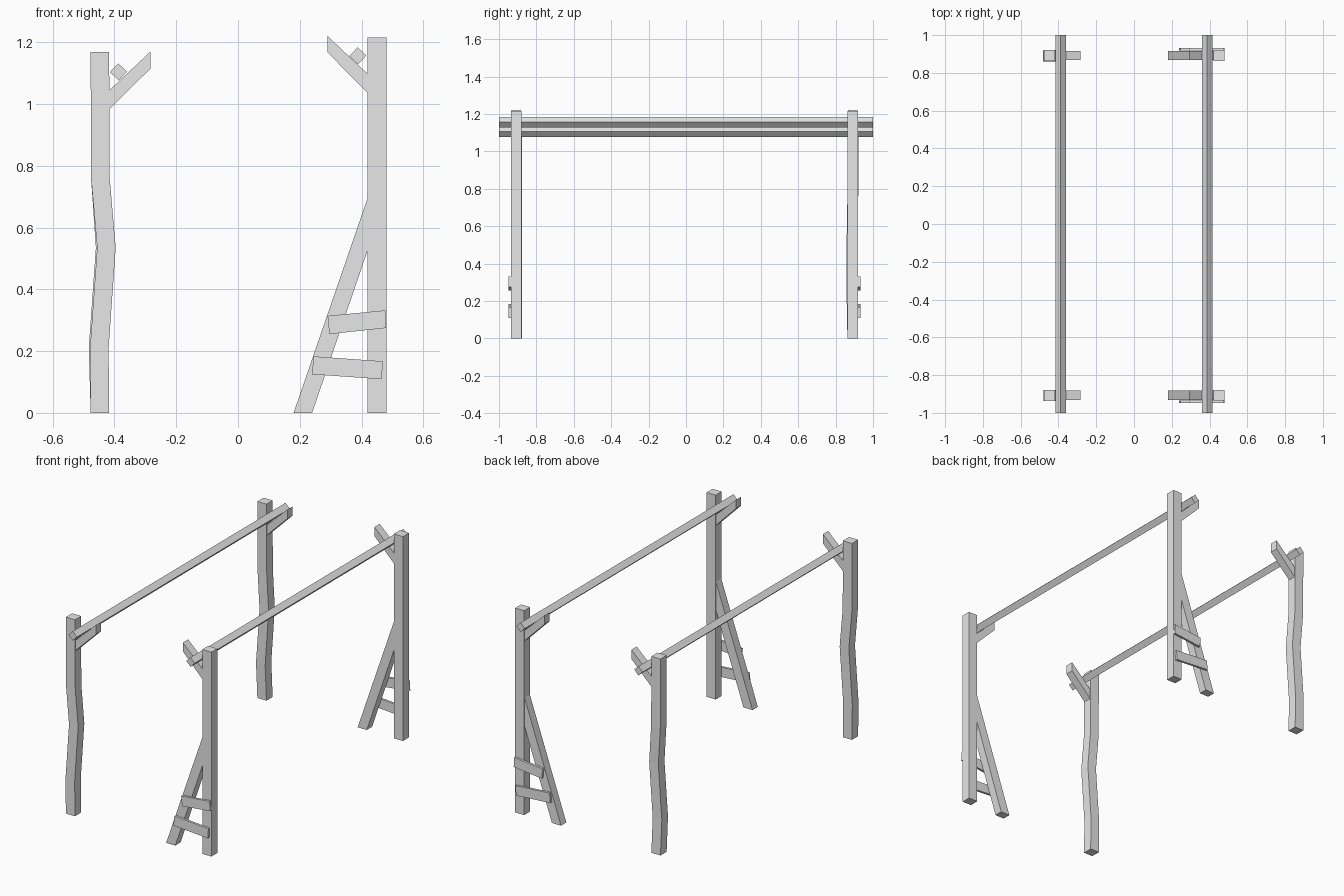
import bpy
import bmesh
from math import radians
from mathutils import Matrix

cube = bpy.data.objects.get("Cube")
if cube:
    bpy.data.objects.remove(cube, do_unlink=True)

wood = bpy.data.materials.new("light_grey")
wood.use_nodes = True
GREY = (0.8, 0.8, 0.8, 1)
wood.diffuse_color = GREY
wood.node_tree.nodes["Principled BSDF"].inputs["Base Color"].default_value = GREY


def finish(name, bm):
    bmesh.ops.recalc_face_normals(bm, faces=bm.faces)
    mesh = bpy.data.meshes.new(name)
    bm.to_mesh(mesh)
    bm.free()
    mesh.materials.append(wood)
    obj = bpy.data.objects.new(name, mesh)
    bpy.context.collection.objects.link(obj)
    return obj


def prism(name, outline, y, depth):
    """Extrude an outline in x and z along y, centred on y."""
    bm = bmesh.new()
    face = bm.faces.new([bm.verts.new((x, y - depth / 2, z)) for x, z in outline])
    ext = bmesh.ops.extrude_face_region(bm, geom=[face])
    verts = [v for v in ext["geom"] if isinstance(v, bmesh.types.BMVert)]
    bmesh.ops.translate(bm, verts=verts, vec=(0, depth, 0))
    return finish(name, bm)


def post(name, path, half_x, half_y):
    """Square post through a list of centres."""
    bm = bmesh.new()
    corners = ((-1, -1), (1, -1), (1, 1), (-1, 1))
    rings = [[bm.verts.new((x + i * half_x, y + j * half_y, z)) for i, j in corners]
             for x, y, z in path]
    for low, high in zip(rings, rings[1:]):
        for k in range(4):
            n = (k + 1) % 4
            bm.faces.new((low[k], low[n], high[n], high[k]))
    bm.faces.new(rings[0])
    bm.faces.new(rings[-1])
    return finish(name, bm)


def rail(name, x, z, side=0.039):
    """Long bar resting on one edge."""
    bm = bmesh.new()
    bmesh.ops.create_cube(bm, size=1)
    bm.transform(Matrix.Translation((x, 0, z)) @ Matrix.Rotation(radians(43), 4, 'Y')
                 @ Matrix.Diagonal((side, 2, side, 1)))
    return finish(name, bm)


for end, y, out in (("front", -0.907, -1), ("back", 0.892, 1)):
    # straight post with its diagonal brace
    post(f"{end}_left_post", [(0.45, y, 0), (0.45, y, 1.215)], 0.03, 0.028)
    prism(f"{end}_brace", [(0.18, 0), (0.24, 0), (0.421, 0.53), (0.421, 0.70)], y, 0.05)

    # planks nailed across the outer side
    plank_y = y + out * 0.034
    prism(f"{end}_upper_plank",
          [(0.29, 0.314), (0.477, 0.332), (0.48, 0.275), (0.296, 0.255)], plank_y, 0.014)
    prism(f"{end}_lower_plank",
          [(0.245, 0.183), (0.469, 0.167), (0.465, 0.109), (0.239, 0.125)], plank_y, 0.014)

    # bent post
    lean = -0.004 if end == "back" else 0
    bend = [(-0.447, 0, 0), (-0.449 + lean, lean, 0.21), (-0.426 + lean, lean, 0.535),
            (-0.446, 0, 0.765), (-0.447, 0, 1.168)]
    post(f"{end}_right_post", [(x, y + dy, z) for x, dy, z in bend], 0.03, 0.029)

    # slanted brackets that hold the rails
    prism(f"{end}_right_bracket",
          [(-0.419, 0.98), (-0.283, 1.115), (-0.283, 1.17), (-0.419, 1.042)], y, 0.05)
    prism(f"{end}_left_bracket",
          [(0.421, 1.034), (0.29, 1.167), (0.29, 1.22), (0.421, 1.096)], y, 0.05)

rail("right_rail", -0.387, 1.104)
rail("left_rail", 0.388, 1.156)
